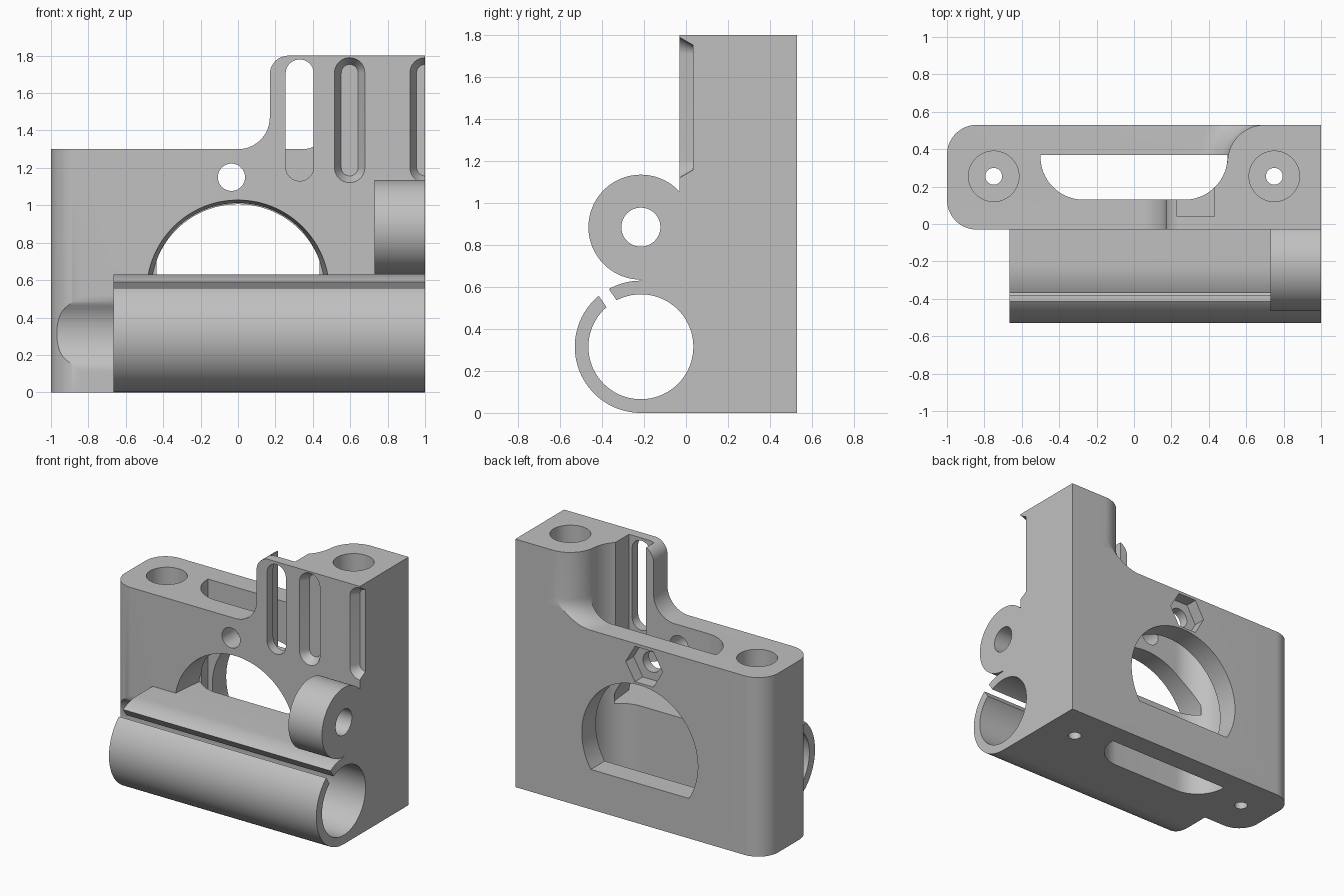
import bpy, bmesh
from math import sin, cos, asin, sqrt, atan2, degrees, radians, pi

cube = bpy.data.objects.get("Cube")
if cube:
    bpy.data.objects.remove(cube, do_unlink=True)

grey = bpy.data.materials.new("plain grey")
grey.use_nodes = True
grey.diffuse_color = (0.53, 0.53, 0.53, 1)
grey.node_tree.nodes["Principled BSDF"].inputs["Base Color"].default_value = (0.53, 0.53, 0.53, 1)


def arc(cx, cy, r, a0, a1, n=20):
    """Points on an arc, angles in degrees."""
    angles = [radians(a0 + (a1 - a0) * i / n) for i in range(n + 1)]
    return [(cx + r * cos(a), cy + r * sin(a)) for a in angles]


def circle(cx, cy, r, n=72):
    return arc(cx, cy, r, 0, 360, n)[:-1]


def rect(u0, u1, v0, v1):
    return [(u0, v0), (u1, v0), (u1, v1), (u0, v1)]


def stadium(cx, z0, z1, r):
    return arc(cx, z1 - r, r, 0, 180) + arc(cx, z0 + r, r, 180, 360)


def arch(r, floor):
    """Circle of the large window, cut flat at the floor height."""
    a = degrees(asin((floor - 0.54) / r))
    return arc(0, 0.54, r, a, 180 - a, 64)


def loft(name, axis, layers):
    """Solid through matching outlines, given as (position, outline) along an axis."""
    place = {"x": lambda u, v, w: (w, u, v),
             "y": lambda u, v, w: (u, w, v),
             "z": lambda u, v, w: (u, v, w)}[axis]
    bm = bmesh.new()
    rings = [[bm.verts.new(place(u, v, w)) for u, v in pts] for w, pts in layers]
    bm.faces.new(rings[0])
    bm.faces.new(rings[-1])
    for low, high in zip(rings, rings[1:]):
        for i in range(len(low)):
            bm.faces.new((low[i - 1], low[i], high[i], high[i - 1]))
    bmesh.ops.recalc_face_normals(bm, faces=bm.faces)
    mesh = bpy.data.meshes.new(name)
    bm.to_mesh(mesh)
    bm.free()
    obj = bpy.data.objects.new(name, mesh)
    bpy.context.collection.objects.link(obj)
    return obj


def prism(name, axis, w0, w1, pts, end=None):
    return loft(name, axis, [(w0, pts), (w1, end or pts)])


# Main housing with two rounded upright edges
housing = prism("housing", "z", 0, 1.3,
                arc(-0.84, 0.37, 0.16, 90, 180) + arc(-0.84, 0.13, 0.16, 180, 270)
                + [(1, -0.03), (1, 0.53)])


def combine(part, operation):
    """Apply a boolean to the housing and discard the helper."""
    part.hide_render = True
    mod = housing.modifiers.new(part.name, "BOOLEAN")
    mod.object, mod.operation, mod.solver = part, operation, "EXACT"
    graph = bpy.context.evaluated_depsgraph_get()
    mesh = bpy.data.meshes.new_from_object(housing.evaluated_get(graph))
    housing.modifiers.clear()
    housing.data = mesh
    bpy.data.objects.remove(part, do_unlink=True)


def add(part):
    combine(part, "UNION")


def cut(part):
    combine(part, "DIFFERENCE")


# Raised column, flaring into the housing top
def column_outline(r):
    start = 180 - degrees(asin(min(1, 0.2 / r)))
    return ([(0.43, -0.03), (1, -0.03), (1, 0.53), (0.75, 0.53)]
            + arc(0.7, 0.33, r, start, 180) + [(0.43, 0.33)])


flare = [(1.2, column_outline(0.36))]
for i in range(13):
    t = i / 12 * pi / 2
    flare.append((1.46 - 0.16 * cos(t), column_outline(0.36 - 0.16 * sin(t))))
flare.append((1.8, column_outline(0.2)))
add(loft("column", "z", flare))

# Front wall beside the column
add(prism("slotted_wall", "y", -0.03, 0.13,
          arc(0, 1.47, 0.17, -90, 0) + arc(0.27, 1.7, 0.1, 180, 90)
          + [(0.6, 1.8), (0.6, 1.2), (0, 1.2)]))

# Tube clamp and pivot boss on the front
TY, TZ = -0.215, 0.315
add(prism("tube_clamp", "x", -0.665, 1,
          arc(TY, TZ, 0.315, 90, 270, 48) + [(0.05, 0), (0.05, 0.63)]))
add(prism("pivot_boss", "x", 0.73, 1,
          arc(TY, 0.885, 0.25, 0, 270, 60) + [(TY, 0.6), (0.035, 0.6)]))

# Tube bore, boss hole and clamp split
cut(prism("tube_bore", "x", -1.1, 1.1, circle(TY, TZ, 0.25)))
cut(prism("boss_hole", "x", 0.6, 1.1, circle(TY, 0.885, 0.093, 48)))
a = radians(124.3)
split = [(TY + r * cos(a) - s * sin(a), TZ + r * sin(a) + s * cos(a))
         for r, s in rect(0.2, 0.4, -0.029, 0.029)]
cut(prism("clamp_split", "x", -0.8, 1.1, split))

# Softened relief beyond the clamp's end
f = 0.1
dz = sqrt((0.25 + f) ** 2 - (0.185 + f) ** 2)
turn = degrees(atan2(dz, 0.185 + f))
cut(prism("relief", "x", -1.1, -0.665,
          [(-0.1, TZ - dz)] + arc(-0.03 + f, TZ - dz, f, 180, 180 - turn, 10)
          + arc(TY, TZ, 0.249, -turn, turn)
          + arc(-0.03 + f, TZ + dz, f, 180 + turn, 180, 10) + [(-0.1, TZ + dz)]))

# Vertical belt slot through the housing
cut(prism("inner_slot", "z", -0.1, 1.9,
          arc(-0.27, 0.36, 0.23, 180, 270) + arc(0.27, 0.36, 0.23, 270, 360)
          + [(0.5, 0.37), (-0.5, 0.37)]))
cut(prism("wall_pocket", "z", 1.1, 1.9, rect(0.23, 0.43, 0.04, 0.25)))

# Large round window, front and back
cut(prism("front_window", "y", -0.04, 0.2, arch(0.489, 0.63), arch(0.465, 0.63)))
cut(prism("back_window", "y", 0.25, 0.6, arch(0.466, 0.29)))

# Bolt hole with hexagonal nut pocket behind
cut(prism("bolt_hole", "y", -0.1, 0.6, circle(-0.035, 1.15, 0.073, 40)))
cut(prism("nut_pocket", "y", 0.44, 0.6, circle(-0.035, 1.15, 0.148, 6)))

# Open slot and two tapered grooves on the front
cut(prism("open_slot", "y", -0.1, 0.2, stadium(0.33, 1.13, 1.78, 0.075)))
for cx in (0.597, 1.0):
    cut(prism("groove", "y", -0.04, 0.033,
              stadium(cx, 1.115, 1.795, 0.087), stadium(cx, 1.157, 1.753, 0.045)))

# Counterbored screw holes
for cx in (-0.75, 0.75):
    cut(prism("counterbore", "z", 0.3, 1.9, circle(cx, 0.255, 0.135, 48)))
    cut(prism("screw_hole", "z", -0.1, 0.5, circle(cx, 0.255, 0.045, 32)))

# Finish
housing.data.materials.clear()
housing.data.materials.append(grey)
for face in housing.data.polygons:
    face.material_index = 0
bpy.ops.object.select_all(action="DESELECT")
housing.select_set(True)
bpy.context.view_layer.objects.active = housing
bpy.ops.object.shade_smooth_by_angle(angle=radians(25))
